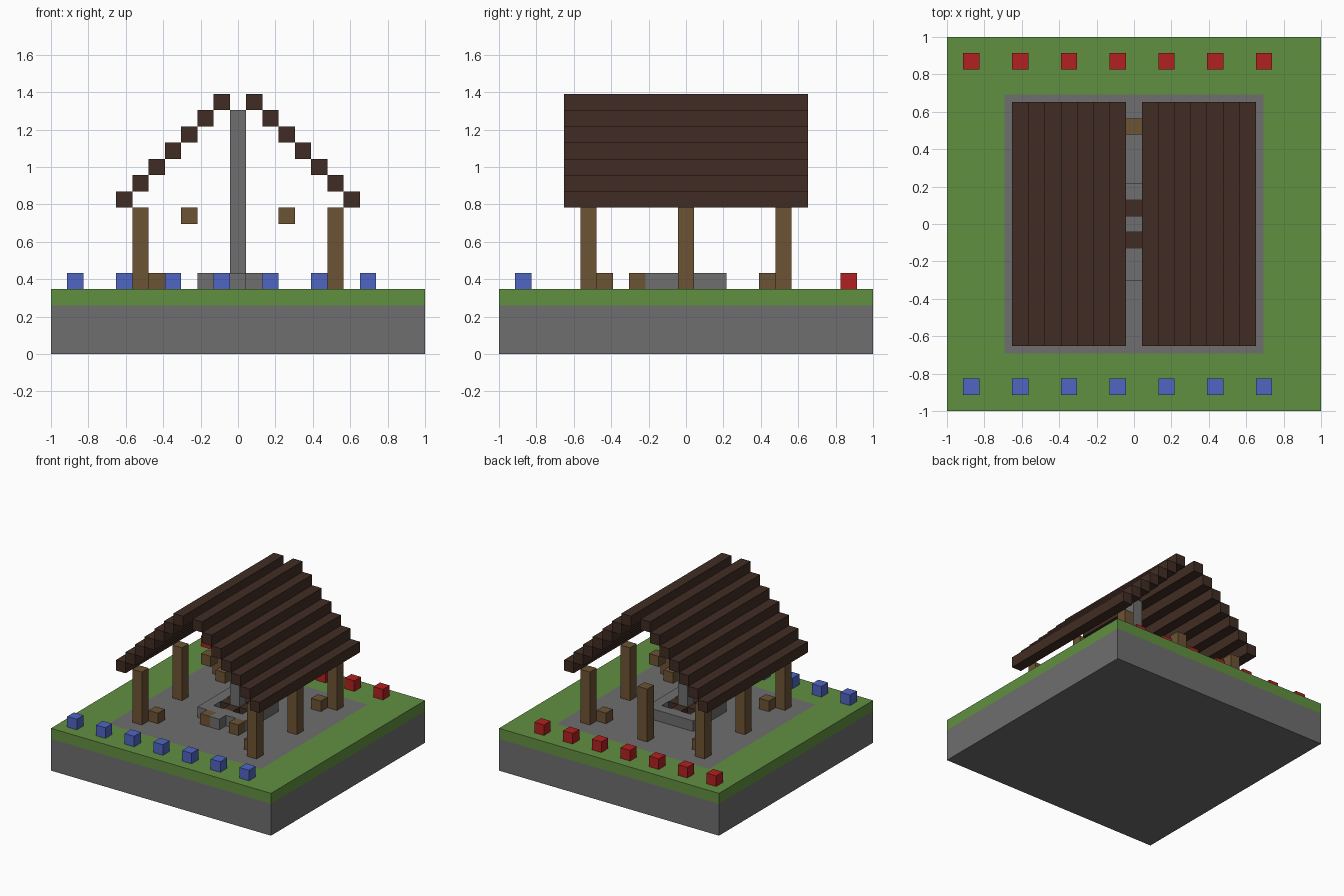
import bpy
import bmesh

cube = bpy.data.objects.get("Cube")
if cube:
    bpy.data.objects.remove(cube, do_unlink=True)

U = 2 / 23  # one block
GROUND = 4  # block level of the lawn surface


def material(name, rgb):
    linear = [((c / 255 + 0.055) / 1.055) ** 2.4 for c in rgb] + [1]
    mat = bpy.data.materials.new(name)
    mat.use_nodes = True
    mat.diffuse_color = linear
    mat.node_tree.nodes["Principled BSDF"].inputs["Base Color"].default_value = linear
    return mat


stone = material("stone_grey", (110, 110, 110))
grass = material("grass_green", (97, 144, 65))
wood = material("post_brown", (108, 83, 52))
dark_wood = material("dark_brown", (64, 44, 35))
red = material("flower_red", (178, 33, 33))
blue = material("flower_blue", (80, 101, 196))


def block(name, mat, i, j, level, size=(1, 1, 1)):
    """Box centred on block column (i, j), standing on the given level."""
    bm = bmesh.new()
    bmesh.ops.create_cube(bm, size=1)
    for v in bm.verts:
        v.co.x = (i + v.co.x * size[0]) * U
        v.co.y = (j + v.co.y * size[1]) * U
        v.co.z = (level + (v.co.z + 0.5) * size[2]) * U
    mesh = bpy.data.meshes.new(name)
    bm.to_mesh(mesh)
    bm.free()
    mesh.materials.append(mat)
    obj = bpy.data.objects.new(name, mesh)
    bpy.context.collection.objects.link(obj)
    return obj


# Ground: stone base and lawn with an inset stone floor
block("stone_base", stone, 0, 0, 0, (23, 23, 3))
lawn = block("lawn", grass, 0, 0, 3, (23, 23, 1))
lawn.data.materials.append(stone)
bm = bmesh.new()
bm.from_mesh(lawn.data)
top = [f for f in bm.faces if f.normal.z > 0.9]
bmesh.ops.inset_individual(bm, faces=top, thickness=5 * U)
for f in top:
    f.material_index = 1
bm.to_mesh(lawn.data)
bm.free()

# Flower rows
for i in range(-10, 9, 3):
    block("front_flower", blue, i, -10, GROUND)
    block("back_flower", red, i, 10, GROUND)

# Posts, corner stools, hanging blocks
for side in (-1, 1):
    for j in (-6, 0, 6):
        block("side_post", wood, side * 6, j, GROUND, (1, 1, 5))
    for j in (-5, 5):
        block("corner_stool", wood, side * 5, j, GROUND)
    block("hanging_block", wood, side * 3, 0, 8)
block("back_post", wood, 0, 6, GROUND, (1, 1, 5))

# Stepped roof, open along the ridge
for side in (-1, 1):
    for step in range(7):
        block("roof_beam", dark_wood, side * (7 - step), 0, 9 + step, (1, 15, 1))

# Fire pit: stone ring, logs, smoke column and seats
for side in (-1, 1):
    block("pit_wall_long", stone, 0, side * 2, GROUND, (5, 1, 1))
    block("pit_wall_short", stone, side * 2, 0, GROUND, (1, 3, 1))
    block("log_across", dark_wood, side, 0, GROUND)
    block("log_along", dark_wood, 0, side, GROUND)
block("smoke_column", stone, 0, 0, GROUND, (1, 1, 11))
block("pit_step", stone, 0, -3, GROUND)
for i in (-1, 2):
    block("pit_seat", wood, i, -3, GROUND)
